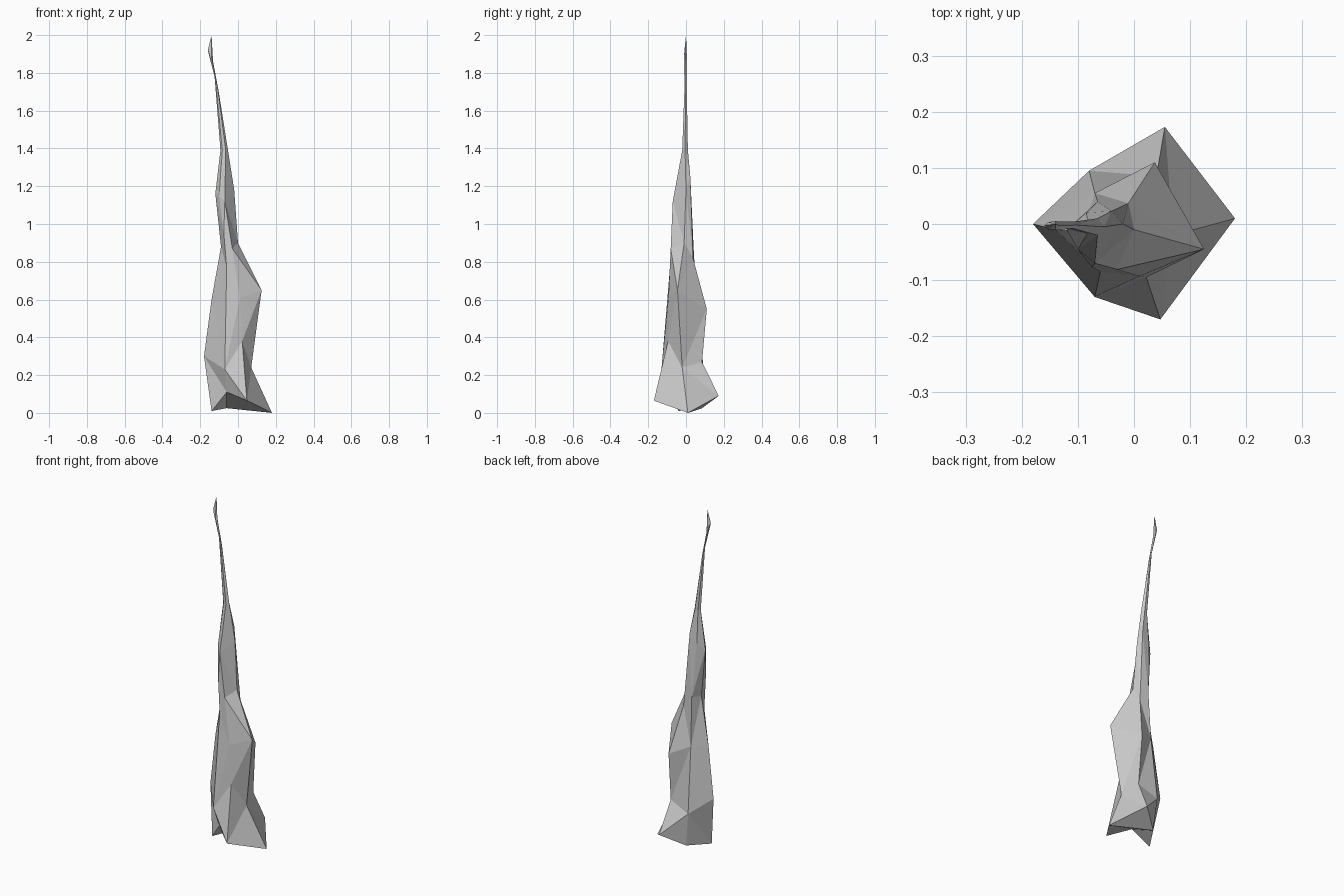
import bpy
import bmesh

default_cube = bpy.data.objects.get("Cube")
if default_cube:
    bpy.data.objects.remove(default_cube, do_unlink=True)


def make_material(name, colour):
    material = bpy.data.materials.new(name)
    material.use_nodes = True
    material.diffuse_color = colour
    material.node_tree.nodes["Principled BSDF"].inputs["Base Color"].default_value = colour
    return material


def slim_ring(centre, half_width, half_depth, slant):
    """Flattened six-sided section, in the same order as the body sections."""
    directions = [(-1, 0), (-.5, -.8), (.4, -1), (1, 0), (.4, 1), (-.5, .8)]
    x, y, z = centre
    return [(x + dx * half_width, y + dy * half_depth, z - dx * slant)
            for dx, dy in directions]


def bridge(bm, lower, upper):
    """Wrap side faces between two neighbouring sections."""
    count = len(lower)
    for i in range(count):
        j = (i + 1) % count
        bm.faces.new((lower[i], lower[j], upper[j], upper[i]))


# Irregular body sections: right, front right, front, left, back, back right
foot = [(-.14, -.04, .01), (-.06, -.09, .11), (.047, -.17, .065),
        (.18, .01, 0), (.055, .173, .09), (-.06, .085, .025)]
ankle = [(-.18, 0, .3), (-.07, -.13, .23), (.022, -.095, .38),
         (.07, -.02, .24), (.04, .085, .27), (-.08, .095, .22)]
bulge = [(-.14, -.01, .6), (-.06, -.085, .77), (.01, -.093, .61),
         (.125, -.045, .65), (.037, .11, .55), (-.07, .055, .6)]
waist = [(-.09, -.015, .88), (-.075, -.077, .95), (-.03, -.081, .87),
         (0, -.01, .9), (-.01, .037, .82), (-.065, .04, .88)]
neck = [(-.12, -.01, 1.16), (-.1, -.045, 1.15), (-.07, -.07, 1.12),
        (-.02, 0, 1.18), (-.04, .023, 1.25), (-.085, .02, 1.2)]

# Slim sections that carry the bent needle to the tip
sections = [foot, ankle, bulge, waist, neck,
            slim_ring((-.073, -.005, 1.39), .02, .015, 0),
            slim_ring((-.113, -.002, 1.74), .011, .006, .04),
            slim_ring((-.146, -.003, 1.89), .014, .008, .03)]
tip_point = (-.14, 0, 2)

# Stone spire, closed underneath and drawn to a point
bm = bmesh.new()
rings = [[bm.verts.new(point) for point in section] for section in sections]
for lower, upper in zip(rings, rings[1:]):
    bridge(bm, lower, upper)
tip = bm.verts.new(tip_point)
top_ring = rings[-1]
for i, vert in enumerate(top_ring):
    bm.faces.new((vert, top_ring[(i + 1) % len(top_ring)], tip))
bm.faces.new(list(reversed(rings[0])))
bmesh.ops.triangulate(bm, faces=bm.faces[:])
bmesh.ops.recalc_face_normals(bm, faces=bm.faces[:])

mesh = bpy.data.meshes.new("stone_spire")
bm.to_mesh(mesh)
bm.free()
mesh.materials.append(make_material("pale_grey_stone", (.6, .6, .6, 1)))
spire = bpy.data.objects.new("stone_spire", mesh)
bpy.context.collection.objects.link(spire)
